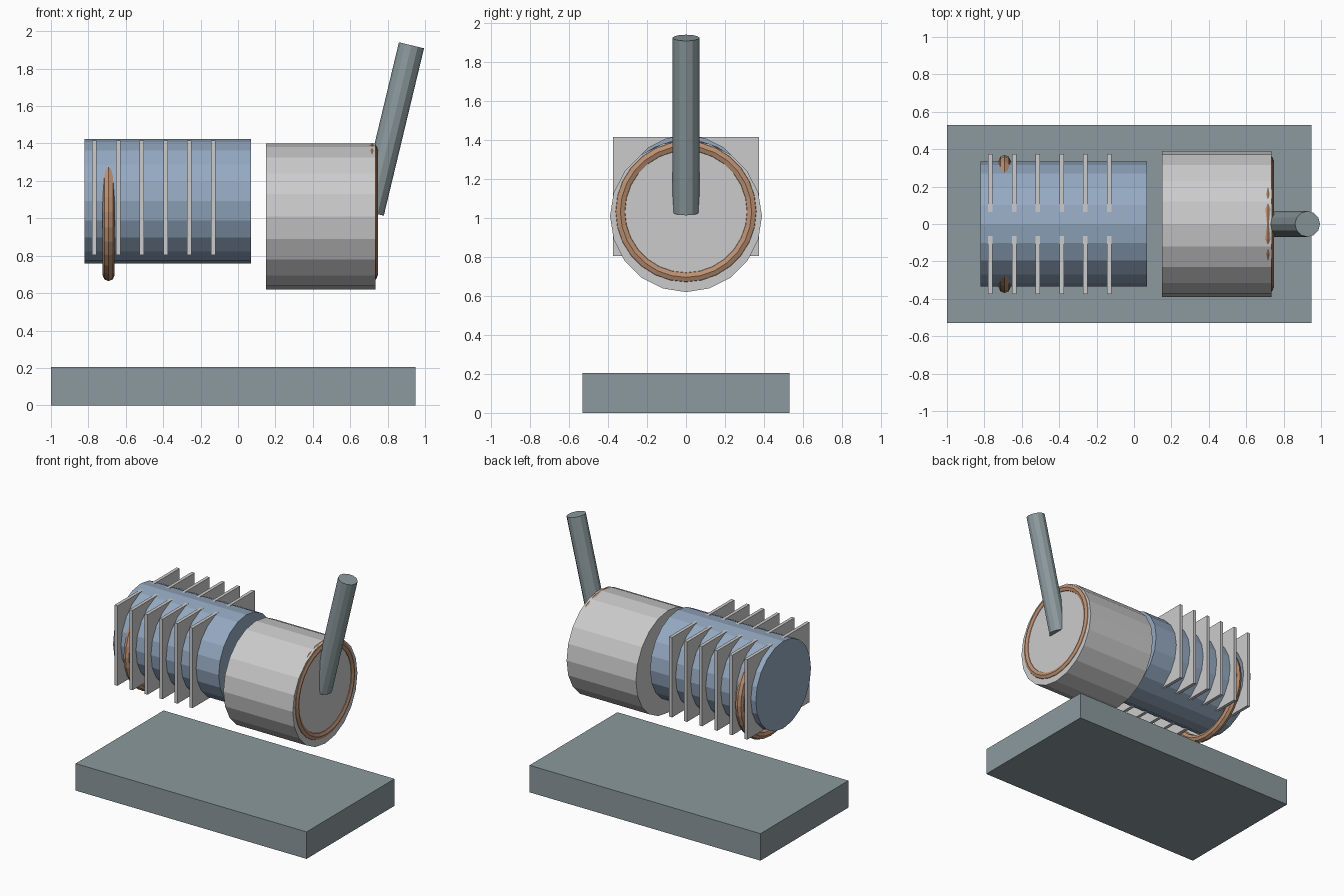
import bpy
from math import pi, atan2, hypot

if "Cube" in bpy.data.objects:
    bpy.data.objects.remove(bpy.data.objects["Cube"])


def material(name, rgb):
    m = bpy.data.materials.new(name)
    m.diffuse_color = (*rgb, 1)
    m.use_nodes = True
    m.node_tree.nodes["Principled BSDF"].inputs["Base Color"].default_value = m.diffuse_color
    return m


slate = material("slate", (0.26, 0.32, 0.34))
blue = material("blue_paint", (0.30, 0.40, 0.54))
copper = material("copper", (0.50, 0.28, 0.17))


def finish(name, mat=None):
    ob = bpy.context.object
    ob.name = name
    if mat:
        ob.data.materials.append(mat)
    return ob


def box(name, center, size, mat=None):
    bpy.ops.mesh.primitive_cube_add(size=1, location=center)
    ob = finish(name, mat)
    ob.scale = size
    return ob


def rod(name, a, b, radius, sides, mat=None):
    """Cylinder between two (x, z) points in the y = 0 plane."""
    dx, dz = b[0] - a[0], b[1] - a[1]
    bpy.ops.mesh.primitive_cylinder_add(
        vertices=sides, radius=radius, depth=hypot(dx, dz),
        location=((a[0] + b[0]) / 2, 0, (a[1] + b[1]) / 2),
        rotation=(0, atan2(dx, dz), 0))
    return finish(name, mat)


def ring(name, x):
    bpy.ops.mesh.primitive_torus_add(
        major_radius=0.337, minor_radius=0.032, major_segments=28,
        minor_segments=8, location=(x, 0, 1.033), rotation=(0, pi / 2, 0))
    return finish(name, copper)


# base slab
box("base", (-0.025, 0, 0.103), (1.95, 1.06, 0.206), slate)

# motor body and larger drum, both lying along x
rod("motor_body", (-0.822, 1.092), (0.07, 1.092), 0.333, 20, blue)
rod("drum", (0.15, 1.01), (0.735, 1.01), 0.39, 20)

# cooling fins passing through the motor body
for i in range(6):
    box(f"cooling_fin_{i + 1}", (-0.768 + 0.127 * i, 0, 1.11), (0.025, 0.75, 0.61))

# copper rings
ring("rear_ring", -0.692)
ring("front_ring", 0.716)

# tilted lever
rod("lever", (0.7125, 1.03), (0.9275, 1.925), 0.069, 12, slate)
